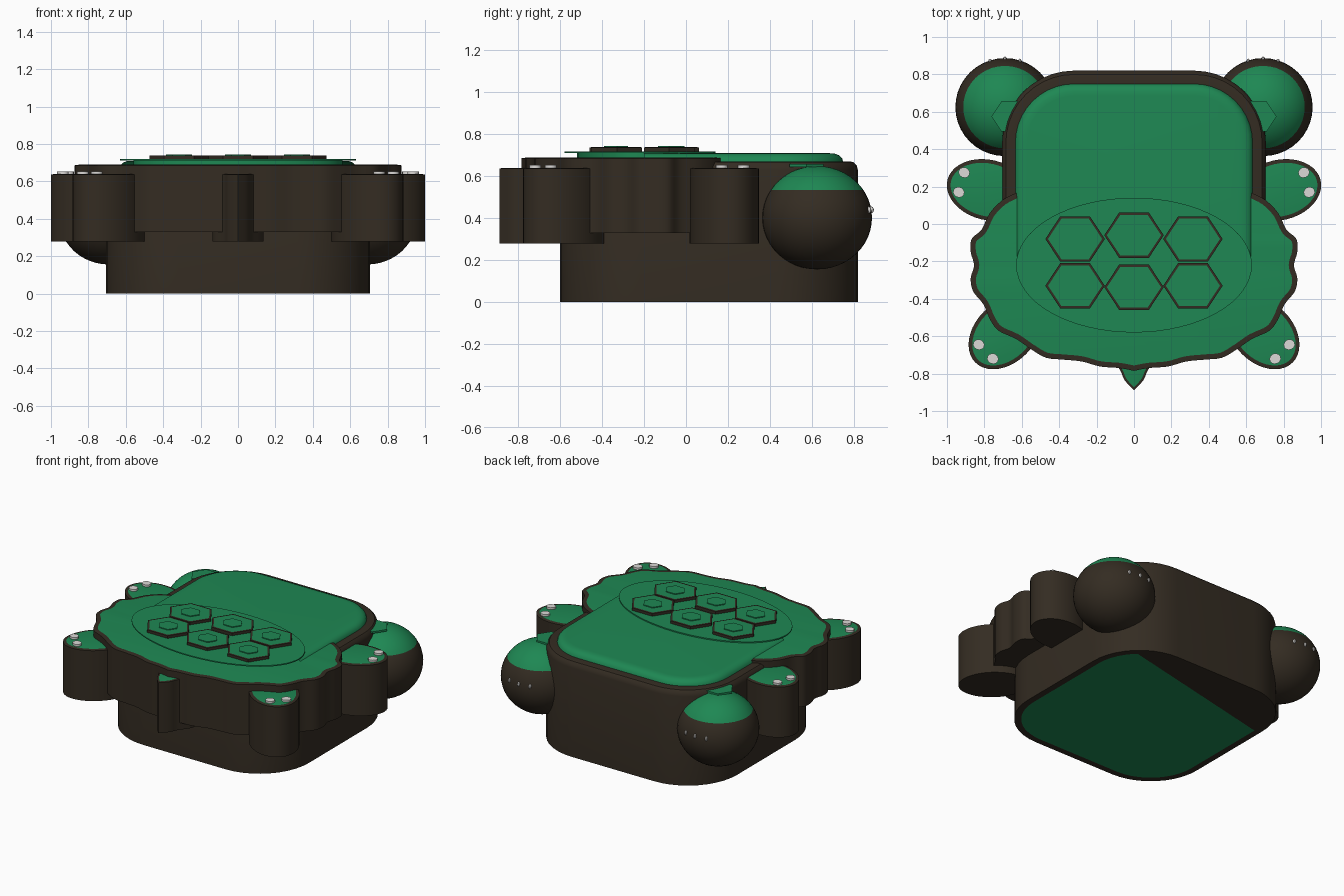
import bpy, bmesh, math
from mathutils import Matrix

if "Cube" in bpy.data.objects:
    bpy.data.objects.remove(bpy.data.objects["Cube"])


def material(name, color):
    m = bpy.data.materials.new(name)
    m.diffuse_color = (*color, 1)
    m.use_nodes = True
    m.node_tree.nodes["Principled BSDF"].inputs["Base Color"].default_value = m.diffuse_color
    return m


BROWN = material("dark_brown", (0.034, 0.025, 0.016))
GREEN = material("green", (0.013, 0.245, 0.087))
WHITE = material("claw_white", (0.72, 0.70, 0.68))


def finish(bm, name, mats, smooth=True):
    bmesh.ops.recalc_face_normals(bm, faces=bm.faces)
    me = bpy.data.meshes.new(name)
    bm.to_mesh(me)
    bm.free()
    ob = bpy.data.objects.new(name, me)
    bpy.context.collection.objects.link(ob)
    for m in mats:
        me.materials.append(m)
    if smooth:
        bpy.ops.object.select_all(action='DESELECT')
        ob.select_set(True)
        bpy.context.view_layer.objects.active = ob
        bpy.ops.object.shade_smooth_by_angle(angle=math.radians(35))
    return ob


def prism(name, pts, z0, z1, side, top=None, rim=0.02, lift=0.004, smooth=True):
    """Extruded outline with an optional coloured panel inset in its top."""
    bm = bmesh.new()
    f = bm.faces.new([bm.verts.new((x, y, z0)) for x, y in pts])
    up = bmesh.ops.extrude_face_region(bm, geom=[f])["geom"]
    verts = [v for v in up if isinstance(v, bmesh.types.BMVert)]
    bmesh.ops.translate(bm, verts=verts, vec=(0, 0, z1 - z0))
    bmesh.ops.recalc_face_normals(bm, faces=bm.faces)
    if top:
        bm.faces.ensure_lookup_table()
        face = max(bm.faces, key=lambda g: g.calc_center_median().z)
        bmesh.ops.inset_region(bm, faces=[face], thickness=rim, depth=lift)
        face.material_index = 1
    return finish(bm, name, [side, top] if top else [side], smooth)


def ellipse(cx, cy, a, b, angle=0.0, n=40):
    c, s = math.cos(angle), math.sin(angle)
    out = []
    for i in range(n):
        t = 2 * math.pi * i / n
        u, v = a * math.cos(t), b * math.sin(t)
        out.append((cx + u * c - v * s, cy + u * s + v * c))
    return out


def rounded_rect(inset, n=10):
    hx, hy, r = 0.705 - inset, 0.71 - inset, 0.385 - inset
    out = []
    for k, (sx, sy) in enumerate([(1, 1), (-1, 1), (-1, -1), (1, -1)]):
        for i in range(n + 1):
            t = math.pi / 2 * (k + i / n)
            out.append((sx * (hx - r) + r * math.cos(t),
                        0.11 + sy * (hy - r) + r * math.sin(t)))
    return out


def loft(name, rings, mat, cap=False, front=-1.0):
    """Rounded-rectangle rings given as (inset, z), cut off flat at y = front."""
    bm = bmesh.new()
    loops = [[bm.verts.new((x, y, z)) for x, y in rounded_rect(i)] for i, z in rings]
    for a, b in zip(loops, loops[1:]):
        for k in range(len(a)):
            j = (k + 1) % len(a)
            bm.faces.new((a[k], a[j], b[j], b[k]))
    if cap:
        bm.faces.new(loops[-1])
    bmesh.ops.bisect_plane(bm, geom=bm.verts[:] + bm.edges[:] + bm.faces[:],
                           plane_co=(0, front, 0), plane_no=(0, -1, 0), clear_outer=True)
    return finish(bm, name, [mat])


def smooth_path(p, steps=4):
    """Catmull-Rom curve through the points."""
    out = []
    for i in range(len(p) - 1):
        q = [p[max(i - 1, 0)], p[i], p[i + 1], p[min(i + 2, len(p) - 1)]]
        for s in range(steps):
            t = s / steps
            out.append(tuple(0.5 * (2 * b + (c - a) * t + (2 * a - 5 * b + 4 * c - d) * t * t
                                    + (3 * b - a - 3 * c + d) * t ** 3)
                             for a, b, c, d in zip(*q)))
    return out + [p[-1]]


def ball(name, loc, scale, mat, top=None, cut=0.0, segs=40, rings=24):
    bm = bmesh.new()
    bmesh.ops.create_uvsphere(bm, u_segments=segs, v_segments=rings, radius=1)
    bmesh.ops.transform(bm, matrix=Matrix.Translation(loc) @ Matrix.Diagonal((*scale, 1)),
                        verts=bm.verts)
    if top:
        bmesh.ops.bisect_plane(bm, geom=bm.verts[:] + bm.edges[:] + bm.faces[:],
                               plane_co=(0, 0, cut), plane_no=(0, 0, 1))
        for f in bm.faces:
            f.material_index = int(f.calc_center_median().z > cut)
    return finish(bm, name, [mat, top] if top else [mat])


# base wall and its raised green lining
loft("base_wall", [(0.045, 0), (0, 0), (0, 0.63), (0.006, 0.652), (0.02, 0.667),
                   (0.035, 0.67), (0.09, 0.67)], BROWN)
loft("base_lining", [(0.068, 0.6), (0.068, 0.66), (0.075, 0.685), (0.09, 0.70),
                     (0.11, 0.708), (0.135, 0.71)], GREEN, cap=True, front=-0.2)

# closed underside, green with a brown wedge along the back
bm = bmesh.new()
bm.faces.new([bm.verts.new((x, y, 0)) for x, y in rounded_rect(0.045)])
bmesh.ops.bisect_plane(bm, geom=bm.verts[:] + bm.edges[:] + bm.faces[:],
                       plane_co=(0.6, 0.70, 0), plane_no=(-0.28, 1.24, 0))
for f in bm.faces:
    c = f.calc_center_median()
    f.material_index = int(-0.28 * (c.x - 0.6) + 1.24 * (c.y - 0.70) > 0)
finish(bm, "base_underside", [GREEN, BROWN], smooth=False)

# wavy shell
half = [(0.62, 0.17), (0.70, 0.13), (0.77, 0.06), (0.815, -0.03), (0.868, -0.08),
        (0.873, -0.15), (0.855, -0.22), (0.873, -0.29), (0.86, -0.36), (0.805, -0.43),
        (0.77, -0.51), (0.725, -0.57), (0.63, -0.615), (0.55, -0.67), (0.47, -0.715),
        (0.38, -0.725), (0.28, -0.735), (0.18, -0.762), (0.08, -0.77), (0, -0.785)]
right = smooth_path(half)
prism("shell", right + [(-x, y) for x, y in right[-2::-1]], 0.33, 0.686,
      BROWN, GREEN, rim=0.028)
prism("shell_dome", ellipse(0, -0.22, 0.56, 0.30, n=64), 0.67, 0.713, GREEN)
prism("shell_oval", ellipse(0, -0.22, 0.63, 0.36, n=64), 0.711, 0.719, GREEN)


# shell scales
def hexagon(cx, cy, r, squash=0.88):
    return [(cx + r * math.cos(k * math.pi / 3), cy + squash * r * math.sin(k * math.pi / 3))
            for k in range(6)]


for cx, rows in ((-0.315, (-0.08, -0.33)), (0, (-0.06, -0.338)), (0.315, (-0.08, -0.33))):
    for cy in rows:
        prism("scale", hexagon(cx, cy, 0.159), 0.715, 0.738, BROWN, GREEN,
              rim=0.014, lift=0.001, smooth=False)
        prism("scale_centre", hexagon(cx, cy, 0.07), 0.735, 0.745, GREEN, smooth=False)

# limbs, mirrored left and right
for s, side in ((1, "right"), (-1, "left")):
    prism("front_paw_" + side, ellipse(s * 0.69, -0.582, 0.224, 0.16, -s * math.pi / 4),
          0.28, 0.636, BROWN, GREEN)
    prism("side_paw_" + side, ellipse(s * 0.78, 0.182, 0.224, 0.161, s * 0.24),
          0.28, 0.636, BROWN, GREEN)
    for x, y in ((0.83, -0.645), (0.755, -0.72), (0.908, 0.275), (0.937, 0.17)):
        prism("paw_claw_" + side, ellipse(s * x, y, 0.031, 0.028, s * 0.4, n=12),
              0.63, 0.654, WHITE)
    ball("round_foot_" + side, (s * 0.69, 0.625, 0.4025), (0.265, 0.262, 0.2465),
         BROWN, GREEN, cut=0.535)
    prism("foot_scale_" + side, hexagon(s * 0.655, 0.575, 0.107), 0.645, 0.658, GREEN,
          smooth=False)
    for x, y in ((0.61, 0.872), (0.69, 0.884), (0.77, 0.872)):
        ball("foot_claw_" + side, (s * x, y, 0.44), (0.009, 0.012, 0.016), WHITE,
             segs=8, rings=6)

# pointed tail
tail = smooth_path([(0, -0.89), (0.05, -0.835), (0.075, -0.78), (0.13, -0.70), (0.12, -0.64),
                    (0, -0.60)])
prism("tail", tail + [(-x, y) for x, y in tail[-2:0:-1]], 0.28, 0.636, BROWN, GREEN, rim=0.012)
